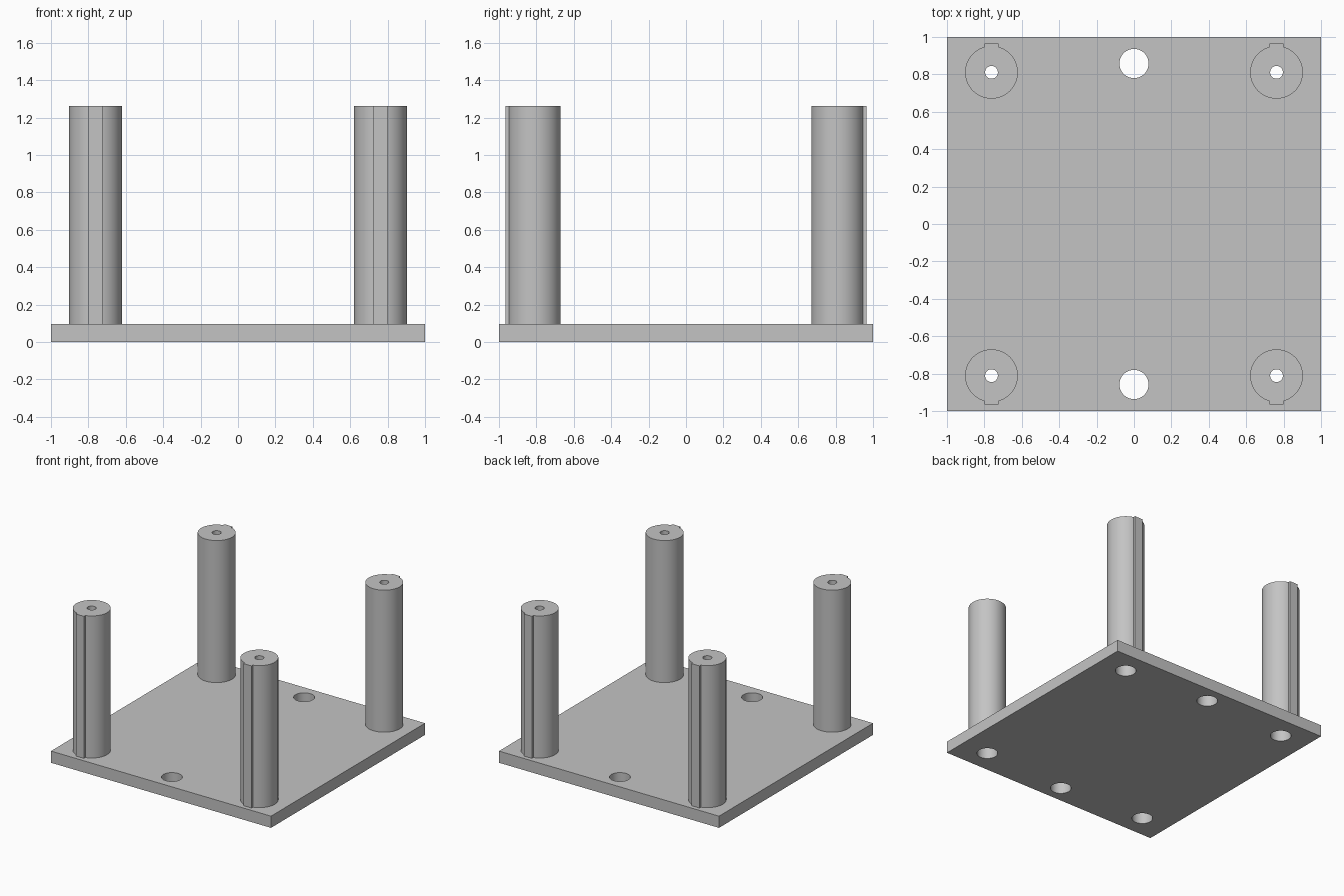
import bpy
import math

cube = bpy.data.objects.get("Cube")
if cube:
    bpy.data.objects.remove(cube, do_unlink=True)

PLATE_H, TOP = 0.096, 1.263
POST_X, POST_Y, POST_R = 0.762, 0.811, 0.141
BORE_R, HOLE_R, HOLE_Y = 0.034, 0.078, 0.858
KEY_HALF, KEY_Y = 0.037, 0.965
LEDGE = 0.1

grey = bpy.data.materials.new("light grey")
grey.use_nodes = True
grey.diffuse_color = (0.55, 0.55, 0.55, 1)
grey.node_tree.nodes["Principled BSDF"].inputs["Base Color"].default_value = grey.diffuse_color


def finish(obj, name):
    obj.name = name
    obj.data.materials.clear()
    obj.data.materials.append(grey)
    return obj


def box(name, x0, x1, y0, y1, z0, z1):
    bpy.ops.mesh.primitive_cube_add(
        size=1, location=((x0 + x1) / 2, (y0 + y1) / 2, (z0 + z1) / 2))
    obj = bpy.context.object
    obj.scale = (x1 - x0, y1 - y0, z1 - z0)
    bpy.ops.object.transform_apply(location=True, rotation=False, scale=True)
    return finish(obj, name)


def cylinder(name, x, y, radius, z0, z1):
    bpy.ops.mesh.primitive_cylinder_add(
        vertices=64, radius=radius, depth=z1 - z0, location=(x, y, (z0 + z1) / 2))
    bpy.ops.object.transform_apply(location=True, rotation=False, scale=False)
    return finish(bpy.context.object, name)


def combine(obj, tool, operation):
    """Apply a boolean and remove its tool."""
    mod = obj.modifiers.new(operation, 'BOOLEAN')
    mod.operation, mod.object, mod.solver = operation, tool, 'EXACT'
    bpy.context.view_layer.objects.active = obj
    bpy.ops.object.modifier_apply(modifier=mod.name)
    bpy.data.objects.remove(tool, do_unlink=True)


def smooth(obj):
    bpy.ops.object.select_all(action='DESELECT')
    obj.select_set(True)
    bpy.context.view_layer.objects.active = obj
    bpy.ops.object.shade_smooth_by_angle(angle=math.radians(25))


# Base plate with two mounting holes and four screw access holes
plate = box("base_plate", -1, 1, -1, 1, 0, PLATE_H)
for sy in (-1, 1):
    for x, y in ((0, HOLE_Y), (-POST_X, POST_Y), (POST_X, POST_Y)):
        combine(plate, cylinder("cutter", x, sy * y, HOLE_R, -0.1, 0.3), 'DIFFERENCE')
smooth(plate)

# Hollow corner posts, each with a key rib on its outer side
for sx, side in ((-1, "right"), (1, "left")):
    for sy, end in ((-1, "front"), (1, "back")):
        x, y = sx * POST_X, sy * POST_Y
        post = cylinder(f"{end}_{side}_post", x, y, POST_R, PLATE_H, TOP)
        y0, y1 = sorted((sy * (POST_Y + 0.1), sy * KEY_Y))
        rib = box("rib", x - KEY_HALF, x + KEY_HALF, y0, y1, PLATE_H, TOP)
        combine(post, rib, 'UNION')
        combine(post, cylinder("cutter", x, y, HOLE_R, 0, TOP - LEDGE), 'DIFFERENCE')
        combine(post, cylinder("cutter", x, y, BORE_R, 1, TOP + 0.1), 'DIFFERENCE')
        smooth(post)
